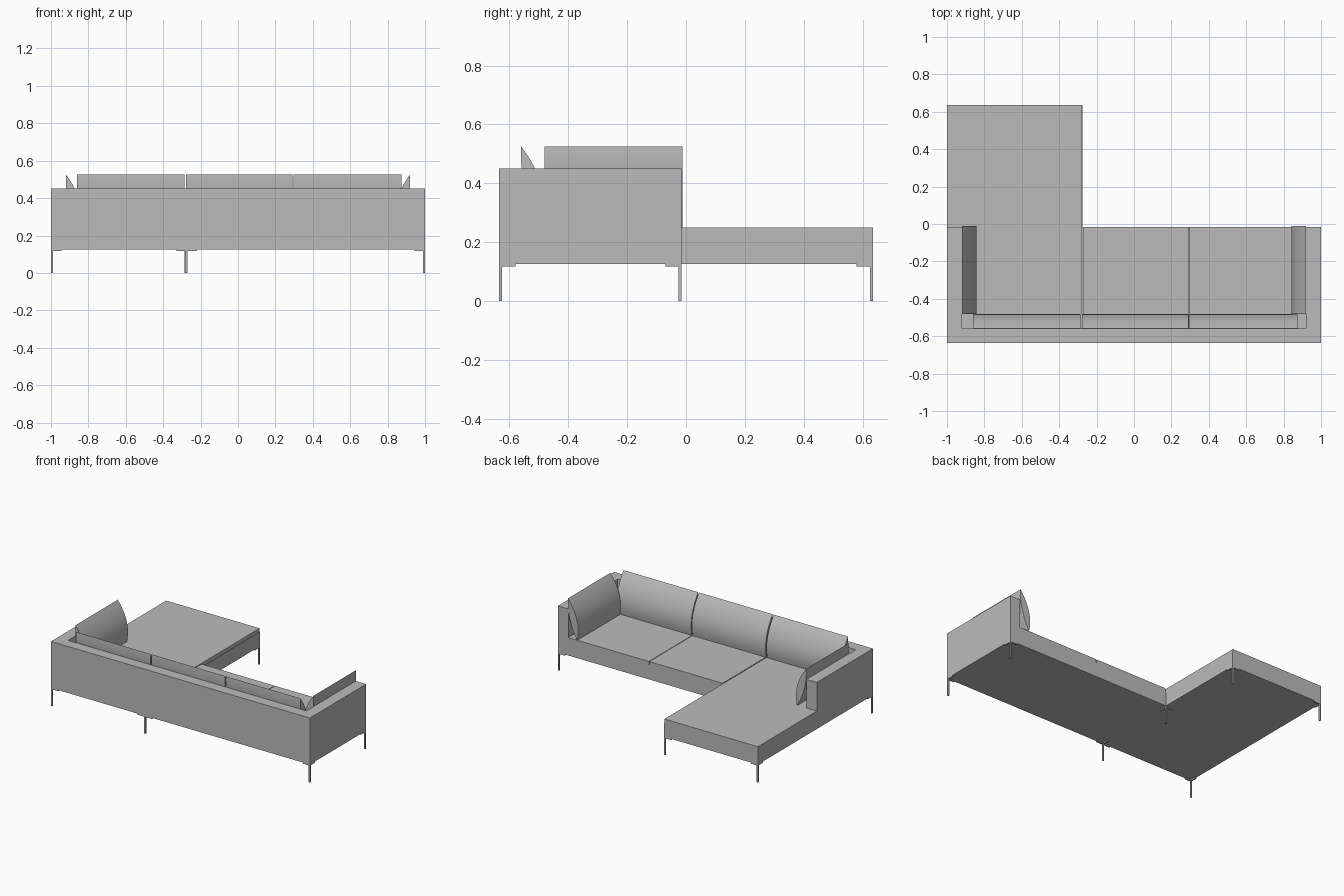
import bpy, bmesh
from math import radians

cube = bpy.data.objects.get("Cube")
if cube:
    bpy.data.objects.remove(cube, do_unlink=True)

fabric = bpy.data.materials.new("grey_fabric")
GREY = (0.5, 0.5, 0.5, 1)
fabric.use_nodes = True
fabric.diffuse_color = GREY
fabric.node_tree.nodes["Principled BSDF"].inputs["Base Color"].default_value = GREY


def finish(bm, name, smooth=False):
    bmesh.ops.recalc_face_normals(bm, faces=bm.faces)
    mesh = bpy.data.meshes.new(name)
    bm.to_mesh(mesh)
    bm.free()
    mesh.materials.append(fabric)
    obj = bpy.data.objects.new(name, mesh)
    bpy.context.collection.objects.link(obj)
    if smooth:
        bpy.ops.object.select_all(action='DESELECT')
        obj.select_set(True)
        bpy.context.view_layer.objects.active = obj
        bpy.ops.object.shade_smooth_by_angle(angle=radians(35))
    return obj


def prism(name, outline, z0, z1):
    """Vertical extrusion of a plan outline."""
    bm = bmesh.new()
    face = bm.faces.new([bm.verts.new((x, y, z0)) for x, y in outline])
    top = bmesh.ops.extrude_face_region(bm, geom=[face])["geom"]
    bmesh.ops.translate(bm, vec=(0, 0, z1 - z0),
                        verts=[v for v in top if isinstance(v, bmesh.types.BMVert)])
    return finish(bm, name)


def rect(x0, x1, y0, y1):
    return [(x0, y0), (x1, y0), (x1, y1), (x0, y1)]


def seat_cushion(name, x0, x1, y0, y1):
    """Flat pad with a rounded upper front edge."""
    bm = bmesh.new()
    bmesh.ops.create_cube(bm, size=1)
    for v in bm.verts:
        v.co = (x1 if v.co.x > 0 else x0, y1 if v.co.y > 0 else y0,
                SEAT if v.co.z > 0 else BASE)
    front = [e for e in bm.edges if all(v.co.y == y1 and v.co.z > BASE + .01 for v in e.verts)]
    bmesh.ops.bevel(bm, geom=front, offset=0.02, segments=5, profile=0.5, affect='EDGES')
    finish(bm, name, True)


def lens_cushion(name, start, end, place, steps=12):
    """Leaning pillow: lens section (depth from wall, height) swept between two ends."""
    section = []
    for bulge, order in ((0.035, range(steps + 1)), (-0.022, range(steps - 1, 0, -1))):
        for i in order:
            t = i / steps
            section.append((0.07 * (1 - t) + 4 * bulge * t * (1 - t),
                            SEAT + (TOP - SEAT) * t))
    bm = bmesh.new()
    a, b = [[bm.verts.new(place(s, d, z)) for d, z in section] for s in (start, end)]
    bm.faces.new(a)
    bm.faces.new(b)
    for i in range(len(a)):
        j = (i + 1) % len(a)
        bm.faces.new((a[i], a[j], b[j], b[i]))
    finish(bm, name, True)


FLOOR, BASE, SEAT, ARM, TOP = 0.125, 0.225, 0.25, 0.45, 0.525
BACK, FRONT, TIP = -0.635, -0.015, 0.635      # depth of back, sofa front, chaise end
INNER, WALL, SPLIT, JOIN = 0.92, -0.56, -0.275, 0.295

# L-shaped base, and the wrap-around back with both arms
prism("base", [(-1, BACK), (1, BACK), (1, FRONT), (SPLIT, FRONT), (SPLIT, TIP), (-1, TIP)],
      FLOOR, BASE)
prism("back_and_arms", [(-1, BACK), (1, BACK), (1, FRONT), (INNER, FRONT), (INNER, WALL),
                        (-INNER, WALL), (-INNER, FRONT), (-1, FRONT)], BASE, ARM)

# Seat pads
seat_cushion("chaise_cushion", -INNER, SPLIT - 0.003, WALL, TIP)
seat_cushion("chaise_cushion_side", -1, -INNER, FRONT, TIP)
seat_cushion("middle_seat_cushion", SPLIT + 0.003, JOIN - 0.002, WALL, FRONT)
seat_cushion("left_seat_cushion", JOIN + 0.002, INNER, WALL, FRONT)

# Back pillows and arm pillows
for label, x0, x1 in (("right", -0.86, -0.285), ("middle", -0.277, 0.292), ("left", 0.298, 0.875)):
    lens_cushion(label + "_back_pillow", x0, x1, lambda s, d, z: (s, WALL + d, z))
for label, side in (("right", -1), ("left", 1)):
    lens_cushion(label + "_arm_pillow", -0.48, -0.012,
                 lambda s, d, z: (side * (INNER - d), s, z))

# Thin legs with corner brackets; directions point from the corner under the base
E = 0.005
legs = [(-1, BACK, 1, 1), (1, BACK, -1, 1), (1, FRONT, -1, -1), (-1, TIP, 1, -1),
        (SPLIT, TIP, -1, -1), (SPLIT, FRONT, -1, -1), (SPLIT, BACK, 0, 1)]
for n, (x, y, dx, dy) in enumerate(legs, 1):
    cx, cy = x + dx * E, y + dy * E
    prism(f"leg_{n}", rect(cx - E, cx + E, cy - E, cy + E), 0, FLOOR)
    xs = sorted((x, x + dx * 0.055)) if dx else (x - 0.055, x + 0.055)
    ys = sorted((y, y + dy * 0.055))
    prism(f"bracket_x_{n}", rect(*xs, cy - E, cy + E), 0.117, FLOOR)
    prism(f"bracket_y_{n}", rect(cx - E, cx + E, *ys), 0.117, FLOOR)
